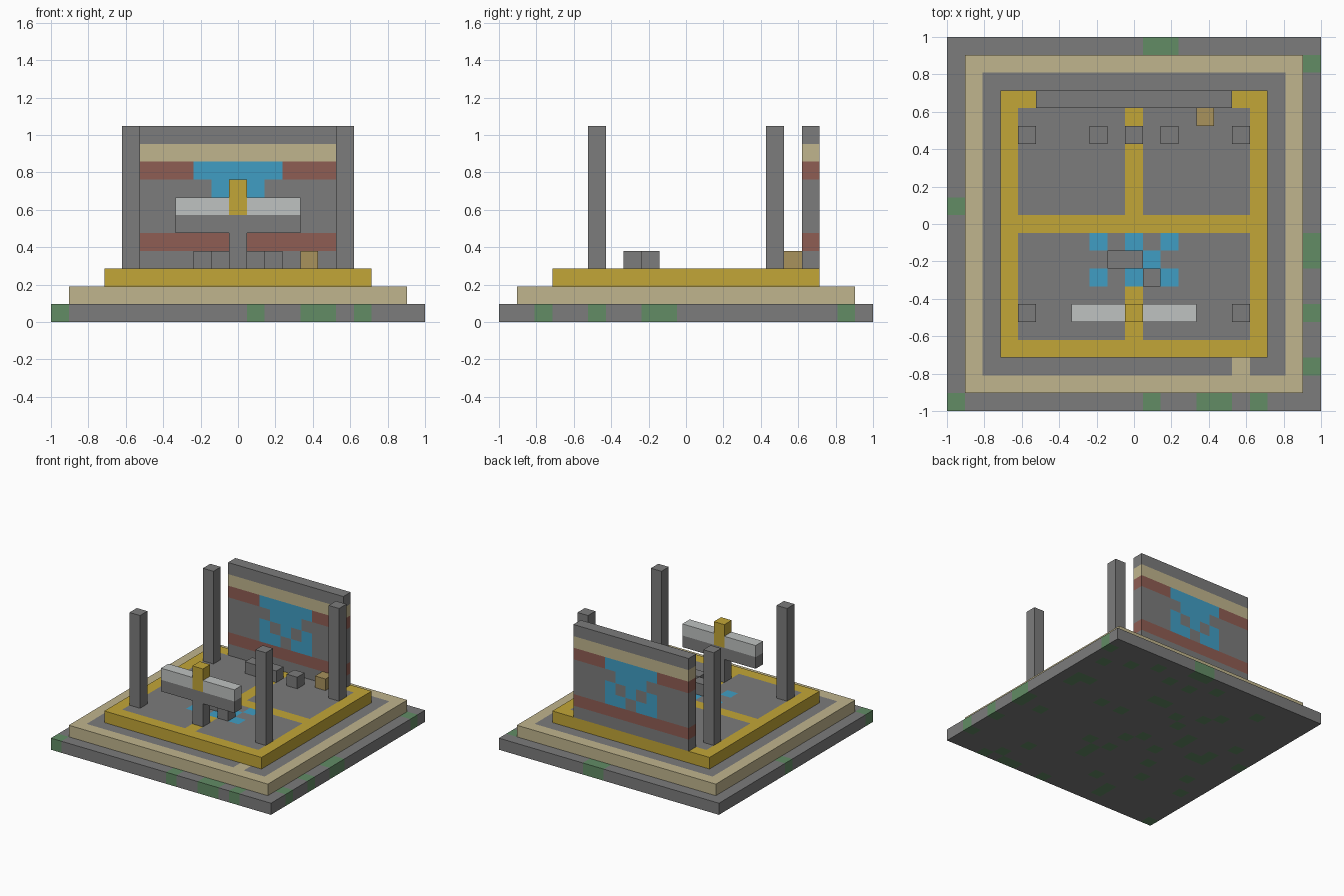
import bpy
import bmesh
import random
from mathutils import Vector

U = 2 / 21  # edge length of one building block

cube = bpy.data.objects.get("Cube")
if cube:
    bpy.data.objects.remove(cube, do_unlink=True)


def linear(c):
    return c / 12.92 if c <= 0.04045 else ((c + 0.055) / 1.055) ** 2.4


def make_material(name, code):
    rgb = [linear(v / 255) for v in bytes.fromhex(code)]
    mat = bpy.data.materials.new(name)
    mat.use_nodes = True
    mat.diffuse_color = (*rgb, 1)
    bsdf = next(n for n in mat.node_tree.nodes if n.type == 'BSDF_PRINCIPLED')
    bsdf.inputs["Base Color"].default_value = (*rgb, 1)
    bsdf.inputs["Roughness"].default_value = 0.9
    return mat


PALETTE = {
    "stone": "7c7c7c", "sandstone": "c0b58d", "gold": "c2a637",
    "moss": "628c65", "water_blue": "409ec4", "brick_red": "8f5d53",
    "quartz": "bfc2c1", "timber": "a8925c",
}
MATS = {n: make_material(n, c) for n, c in PALETTE.items()}


def blocks(name, xs, ys, zs, paint):
    """Box of blocks over inclusive cell ranges; paint is a colour or a rule."""
    rule = paint if callable(paint) else lambda x, y, z: paint
    spans = (xs, ys, zs)
    bm = bmesh.new()
    used = []
    cells = [(x, y, z) for x in range(xs[0], xs[1] + 1)
             for y in range(ys[0], ys[1] + 1) for z in range(zs[0], zs[1] + 1)]
    for cell in cells:
        colour = rule(*cell)
        for axis in range(3):
            for side, sign in enumerate((-1, 1)):
                if cell[axis] != spans[axis][side]:
                    continue
                # outer face of this block
                n, a, b = Vector(), Vector(), Vector()
                n[axis] = sign / 2
                a[(axis + 1) % 3] = 0.5
                b[(axis + 2) % 3] = 0.5 * sign
                mid = Vector(cell) + Vector((0, 0, 0.5)) + n
                ring = (mid - a - b, mid + a - b, mid + a + b, mid - a + b)
                face = bm.faces.new([bm.verts.new(p * U) for p in ring])
                if colour not in used:
                    used.append(colour)
                face.material_index = used.index(colour)
    bmesh.ops.remove_doubles(bm, verts=bm.verts, dist=U / 50)
    bmesh.ops.dissolve_limit(bm, angle_limit=0.01, verts=bm.verts,
                             edges=bm.edges, delimit={'MATERIAL'})
    mesh = bpy.data.meshes.new(name)
    bm.to_mesh(mesh)
    bm.free()
    for colour in used:
        mesh.materials.append(MATS[colour])
    obj = bpy.data.objects.new(name, mesh)
    bpy.context.collection.objects.link(obj)
    return obj


# Mossy stone base: fixed moss on the rim, scattered moss underneath
random.seed(4)
moss = {(1, 10), (2, 10), (-10, 1)}
moss |= {(10, y) for y in (9, -1, -2, -5, -8)}
moss |= {(x, -10) for x in (-10, 1, 4, 5, 7)}
moss |= {(x, y) for x in range(-9, 10) for y in range(-9, 10)
         if random.random() < 0.1}
blocks("base_slab", (-10, 10), (-10, 10), (0, 0),
       lambda x, y, z: "moss" if (x, y) in moss else "stone")


# Sandstone step with a stone path and one gap in it
def step_paint(x, y, z):
    rim = max(abs(x), abs(y)) == 9
    return "sandstone" if rim or (x, y) == (6, -8) else "stone"


blocks("sandstone_step", (-9, 9), (-9, 9), (1, 1), step_paint)


# Gold-edged floor with a cross and a chequered blue pool
def floor_paint(x, y, z):
    if abs(x) <= 2 and -3 <= y <= -1:
        return "water_blue" if (x + y) % 2 else "stone"
    if max(abs(x), abs(y)) == 7 or x == 0 or y == 0:
        return "gold"
    return "stone"


def pool_paint(x, y, z):
    if abs(x) <= 2 and -3 <= y <= -1:
        odd_row = y == -2
        return "water_blue" if (x % 2 == 1) == odd_row else "stone"
    return floor_paint(x, y, z)


blocks("gold_floor", (-7, 7), (-7, 7), (2, 2), pool_paint)

# Back wall: coloured bands and a blue emblem, one string per row
EMBLEM = {8: "#####", 7: ".###.", 6: "#.#.#", 5: "##.##"}
BANDS = {9: "sandstone", 8: "brick_red", 4: "brick_red"}


def wall_paint(x, y, z):
    if abs(x) <= 2 and z in EMBLEM and EMBLEM[z][x + 2] == "#":
        return "water_blue"
    return BANDS.get(z, "stone")


blocks("back_wall", (-5, 5), (7, 7), (3, 10), wall_paint)

# Four corner pillars
for side, x in (("left", 6), ("right", -6)):
    for end, y in (("front", -5), ("back", 5)):
        blocks(f"{end}_{side}_pillar", (x, x), (y, y), (3, 10), "stone")

# Front crossbar on a post, with a gold centre block
blocks("crossbar_post", (0, 0), (-5, -5), (3, 4), "stone")
blocks("crossbar_beam", (-3, 3), (-5, -5), (5, 5), "stone")
for side, xs in (("left", (1, 3)), ("right", (-3, -1))):
    blocks(f"crossbar_{side}_top", xs, (-5, -5), (6, 6), "quartz")
blocks("crossbar_gold_centre", (0, 0), (-5, -5), (6, 7), "gold")

# Loose blocks on the floor
for i, x in enumerate((-2, 0, 2)):
    blocks(f"seat_block_{i + 1}", (x, x), (5, 5), (3, 3), "stone")
blocks("pool_long_block", (-1, 0), (-2, -2), (3, 3), "stone")
blocks("pool_small_block", (1, 1), (-3, -3), (3, 3), "stone")
blocks("timber_crate", (4, 4), (6, 6), (3, 3), "timber")
